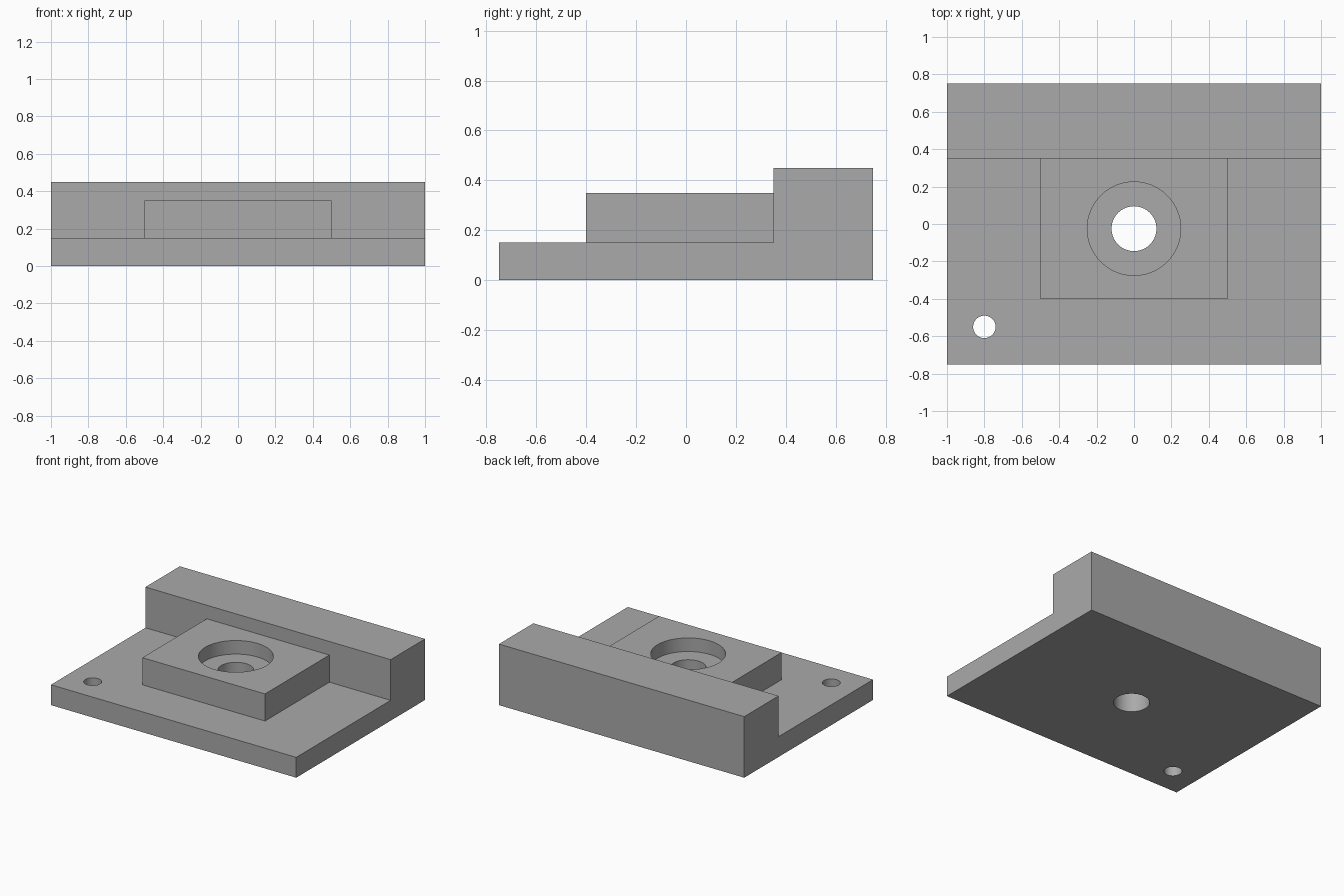
import bpy, bmesh, math

if "Cube" in bpy.data.objects:
    bpy.data.objects.remove(bpy.data.objects["Cube"], do_unlink=True)

BASE_TOP, PAD_TOP, RAIL_TOP = 0.15, 0.35, 0.45
FRONT, RAIL_FRONT, BACK = -0.75, 0.35, 0.75
PAD_FRONT = -0.4
PAD_CENTRE = (PAD_FRONT + RAIL_FRONT) / 2
OVERLAP = 0.05

gray = bpy.data.materials.new("plain_gray")
gray.use_nodes = True
gray.diffuse_color = (0.4, 0.4, 0.4, 1)
gray.node_tree.nodes["Principled BSDF"].inputs["Base Color"].default_value = gray.diffuse_color


def extruded(name, profile, half_width):
    """Side profile of (y, z) points extruded along x."""
    bm = bmesh.new()
    face = bm.faces.new([bm.verts.new((-half_width, y, z)) for y, z in profile])
    side = bmesh.ops.extrude_face_region(bm, geom=[face])["geom"]
    moved = [v for v in side if isinstance(v, bmesh.types.BMVert)]
    bmesh.ops.translate(bm, verts=moved, vec=(2 * half_width, 0, 0))
    bmesh.ops.recalc_face_normals(bm, faces=bm.faces)
    mesh = bpy.data.meshes.new(name)
    bm.to_mesh(mesh)
    bm.free()
    mesh.materials.append(gray)
    obj = bpy.data.objects.new(name, mesh)
    bpy.context.collection.objects.link(obj)
    return obj


def drill(name, x, y, radius, low, high):
    """Upright cylinder used as a cutter."""
    bpy.ops.mesh.primitive_cylinder_add(vertices=64, radius=radius, depth=high - low,
                                        location=(x, y, (low + high) / 2))
    obj = bpy.context.object
    obj.name = name
    obj.data.materials.append(gray)
    return obj


def combine(body, tool, operation):
    """Apply a boolean and remove the tool."""
    tool.hide_render = True
    mod = body.modifiers.new(tool.name, "BOOLEAN")
    mod.object, mod.operation, mod.solver = tool, operation, "EXACT"
    bpy.ops.object.select_all(action="DESELECT")
    body.select_set(True)
    bpy.context.view_layer.objects.active = body
    bpy.ops.object.modifier_apply(modifier=mod.name)
    bpy.data.objects.remove(tool, do_unlink=True)


# Base plate with the raised rail along its back edge
body = extruded("base_plate", [(FRONT, 0), (BACK, 0), (BACK, RAIL_TOP), (RAIL_FRONT, RAIL_TOP),
                               (RAIL_FRONT, BASE_TOP), (FRONT, BASE_TOP)], 1.0)

# Raised pad joined to the plate and rail
low, back = BASE_TOP - OVERLAP, RAIL_FRONT + OVERLAP
pad = extruded("raised_pad", [(PAD_FRONT, low), (back, low), (back, PAD_TOP),
                              (PAD_FRONT, PAD_TOP)], 0.5)
combine(body, pad, "UNION")

# Counterbored centre hole and the small corner hole
for cutter in (drill("counterbore", 0, PAD_CENTRE, 0.25, PAD_TOP - 0.1, 0.6),
               drill("centre_hole", 0, PAD_CENTRE, 0.12, -0.1, 0.6),
               drill("corner_hole", -0.8, -0.55, 0.06, -0.1, 0.6)):
    combine(body, cutter, "DIFFERENCE")

# Smooth hole walls with crisp edges
bpy.ops.object.shade_smooth_by_angle(angle=math.radians(30))
